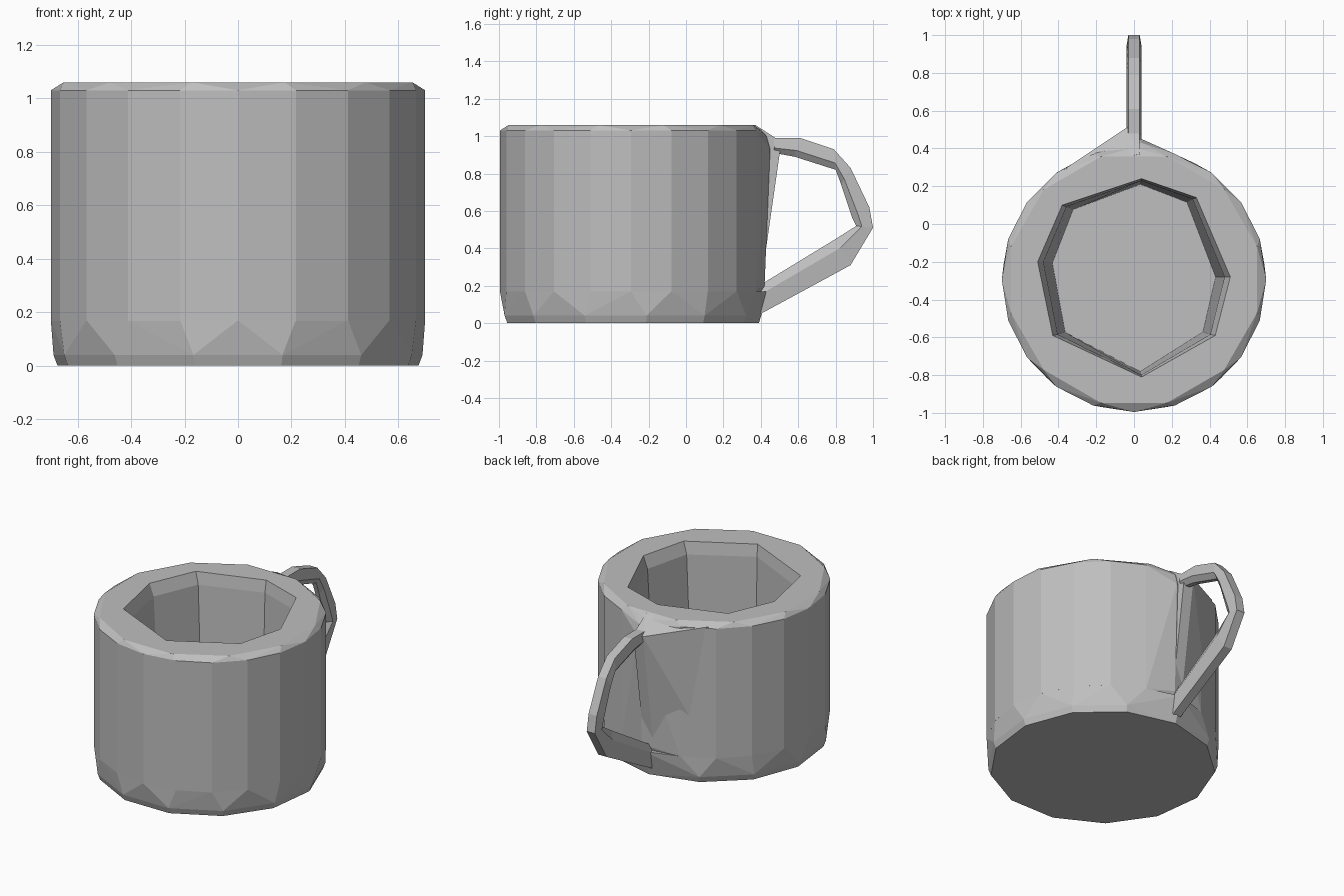
import bpy, bmesh, math

if "Cube" in bpy.data.objects:
    bpy.data.objects.remove(bpy.data.objects["Cube"])

grey = bpy.data.materials.new("light grey")
grey.use_nodes = True
colour = (0.52, 0.52, 0.52, 1)
grey.diffuse_color = colour
grey.node_tree.nodes["Principled BSDF"].inputs["Base Color"].default_value = colour

CENTRE_Y = -0.295


def ring(sides, radius, z, turn=0.0):
    """Points of a regular polygon around the cup axis."""
    points = []
    for i in range(sides):
        a = 2 * math.pi * (i + turn) / sides
        points.append((radius * math.cos(a), CENTRE_Y + radius * math.sin(a), z))
    return points


def finish(name, bm):
    bmesh.ops.recalc_face_normals(bm, faces=bm.faces)
    mesh = bpy.data.meshes.new(name)
    bm.to_mesh(mesh)
    bm.free()
    mesh.materials.append(grey)
    obj = bpy.data.objects.new(name, mesh)
    bpy.context.collection.objects.link(obj)
    return obj


def hull(name, points):
    """Faceted convex solid around the points."""
    bm = bmesh.new()
    for p in points:
        bm.verts.new(p)
    result = bmesh.ops.convex_hull(bm, input=bm.verts)
    loose = [v for v in bm.verts if not v.link_faces]
    bmesh.ops.delete(bm, geom=loose, context='VERTS')
    bmesh.ops.dissolve_limit(bm, angle_limit=0.01, verts=bm.verts, edges=bm.edges)
    return finish(name, bm)


def loft(name, sections):
    """Closed solid through equal-length cross-sections."""
    bm = bmesh.new()
    loops = [[bm.verts.new(p) for p in s] for s in sections]
    n = len(loops[0])
    for a, b in zip(loops, loops[1:]):
        for i in range(n):
            j = (i + 1) % n
            bm.faces.new((a[i], a[j], b[j], b[i]))
    bm.faces.new(loops[0])
    bm.faces.new(loops[-1])
    return finish(name, bm)


# Thick base whose top is the floor of the cup
hull("cup_base", ring(20, 0.70, 0.17) + ring(13, 0.695, 0.04, 0.25)
     + ring(13, 0.68, 0.0, 0.25) + [(0, 0.44, 0.17), (0, 0.39, 0.0)])

# Outer wall with a chipped, faceted rim
wall = hull("cup_wall", ring(20, 0.70, 0.168) + ring(20, 0.70, 1.03)
            + ring(12, 0.675, 1.06, 0.5)
            + [(0.04, 0.45, 0.93), (0.04, 0.43, 1.0), (0.03, 0.42, 0.2)])

# Eight-sided hollow that narrows towards the floor
mouth = [(0.04, 0.24), (0.33, 0.14), (0.51, -0.28), (0.43, -0.59),
         (0.04, -0.81), (-0.43, -0.59), (-0.51, -0.20), (-0.38, 0.10)]


def hollow(z, sx, sy):
    return [(x * sx, CENTRE_Y + (y - CENTRE_Y) * sy, z) for x, y in mouth]


cutter = loft("hollow_cutter", [hollow(0.1, 0.84, 0.94), hollow(0.98, 0.94, 0.98),
                                hollow(1.06, 1, 1), hollow(1.2, 1, 1)])
cutter.hide_render = True
cut = wall.modifiers.new("hollow", 'BOOLEAN')
cut.operation = 'DIFFERENCE'
cut.solver = 'EXACT'
cut.object = cutter
bpy.context.view_layer.objects.active = wall
bpy.ops.object.modifier_apply(modifier=cut.name)
bpy.data.objects.remove(cutter)

# Web that joins the wall to the handle
hull("handle_web", [(-0.37, 0.29, 1.04), (0.03, 0.37, 1.06), (-0.37, 0.27, 0.2),
                    (0.03, 0.28, 0.2)]
     + [(x, y, z) for x in (-0.04, 0.03)
        for y, z in ((0.51, 0.97), (0.50, 0.91), (0.40, 0.2))])

# Thin angular handle: outer and inner edge of each section as y, z
edges = [((0.47, 0.99), (0.47, 0.91)), ((0.61, 0.99), (0.58, 0.89)),
         ((0.79, 0.93), (0.80, 0.82)), ((0.88, 0.83), (0.83, 0.74)),
         ((0.98, 0.62), (0.89, 0.56)), ((1.0, 0.51), (0.91, 0.52)),
         ((0.88, 0.31), (0.80, 0.45)), ((0.40, 0.05), (0.39, 0.20))]
sections = []
for (oy, oz), (iy, iz) in edges:
    my, mz = (oy + 2 * iy) / 3, (oz + 2 * iz) / 3
    sections.append([(-0.03, oy, oz), (0.03, oy, oz), (0.04, my, mz),
                     (0.015, iy, iz), (-0.015, iy, iz), (-0.04, my, mz)])
loft("handle", sections)
